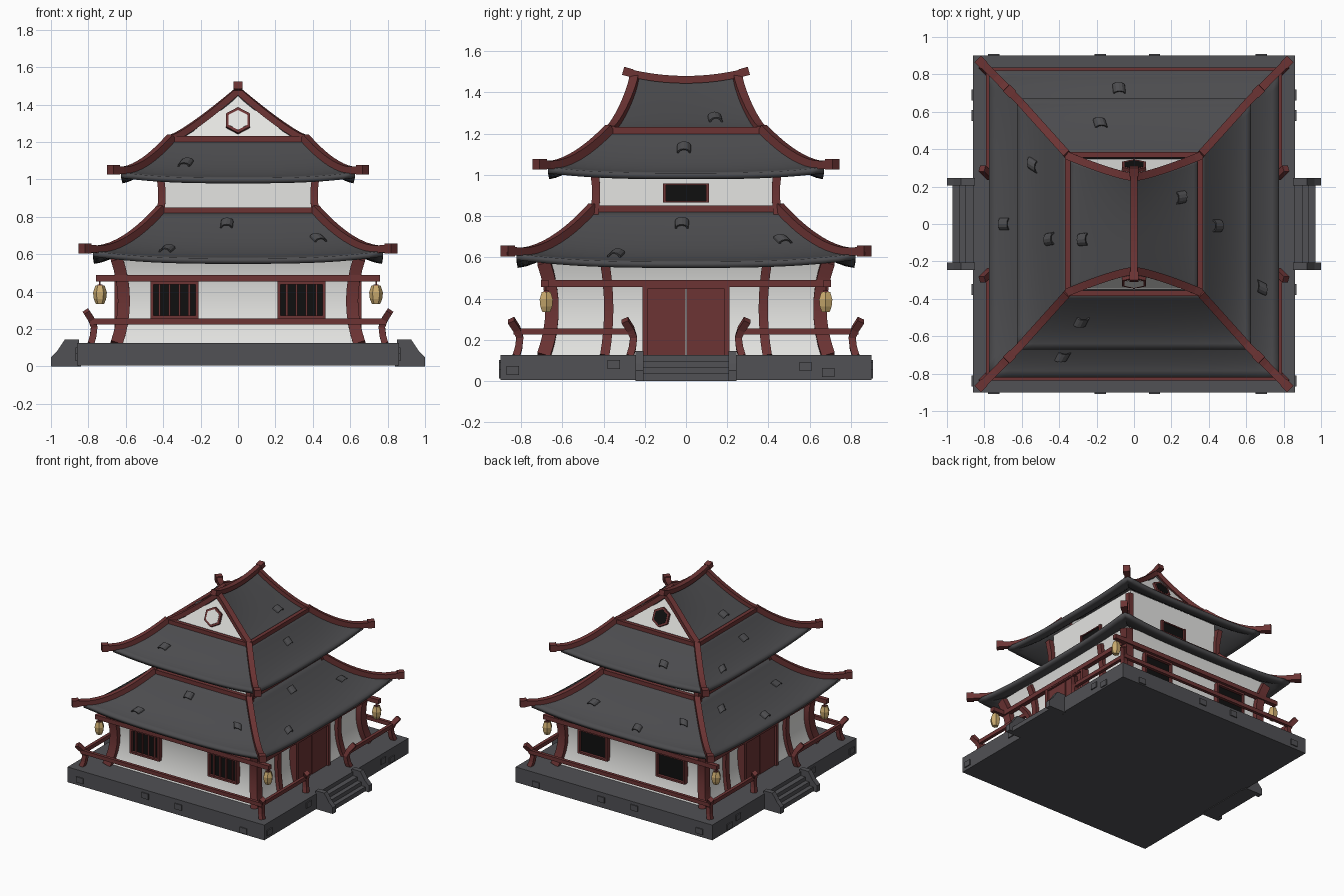
import bpy, bmesh, math
from mathutils import Vector as V, Matrix

if "Cube" in bpy.data.objects:
    bpy.data.objects.remove(bpy.data.objects["Cube"])

def material(name, r, g, b):
    m = bpy.data.materials.new(name)
    m.diffuse_color = (r, g, b, 1)
    m.use_nodes = True
    m.node_tree.nodes["Principled BSDF"].inputs["Base Color"].default_value = m.diffuse_color
    return m

STONE = material("stone grey", .082, .082, .09)
TILE = material("roof slate", .072, .072, .077)
WOOD = material("dark red wood", .15, .034, .034)
WHITE = material("white plaster", .78, .78, .76)
BLACK = material("window black", .005, .005, .005)
PAPER = material("lantern paper", .60, .41, .16)

def make(name, bm, mat, smooth=False, sheet=0):
    bmesh.ops.remove_doubles(bm, verts=bm.verts, dist=1e-5)
    bmesh.ops.recalc_face_normals(bm, faces=bm.faces)
    if sheet and sum(f.normal.z for f in bm.faces) < 0:
        bmesh.ops.reverse_faces(bm, faces=bm.faces)
    me = bpy.data.meshes.new(name)
    bm.to_mesh(me)
    bm.free()
    me.materials.append(mat)
    ob = bpy.data.objects.new(name, me)
    bpy.context.collection.objects.link(ob)
    if smooth:
        bpy.ops.object.select_all(action='DESELECT')
        ob.select_set(True)
        bpy.context.view_layer.objects.active = ob
        bpy.ops.object.shade_smooth_by_angle(angle=math.radians(30))
    if sheet:
        s = ob.modifiers.new("thickness", 'SOLIDIFY')
        s.thickness, s.offset = sheet, -1
    return ob

def box(bm, x0, x1, y0, y1, z0, z1):
    m = Matrix.Translation(((x0+x1)/2, (y0+y1)/2, (z0+z1)/2)) @ Matrix.Diagonal((abs(x1-x0), abs(y1-y0), z1-z0, 1))
    bmesh.ops.create_cube(bm, size=1, matrix=m)

def loft(bm, rings):
    rs = [[bm.verts.new(p) for p in r] for r in rings]
    n = len(rs[0])
    for a, b in zip(rs, rs[1:]):
        for i in range(n):
            bm.faces.new((a[i], a[(i+1) % n], b[(i+1) % n], b[i]))
    bm.faces.new(rs[0])
    bm.faces.new(rs[-1])

def sweep(bm, pts, w, h, up=(0, 0, 1)):
    pts, rings = [V(p) for p in pts], []
    for i, p in enumerate(pts):
        t = (pts[min(i+1, len(pts)-1)] - pts[max(i-1, 0)]).normalized()
        s = t.cross(V(up)).normalized()
        u = s.cross(t)
        rings.append([p + s*w/2*a + u*h/2*b for a, b in ((-1, -1), (1, -1), (1, 1), (-1, 1))])
    loft(bm, rings)

def grid(bm, fn, us, ts):
    vs = [[bm.verts.new(fn(u, t)) for u in us] for t in ts]
    for a, b in zip(vs, vs[1:]):
        for i in range(len(us)-1):
            bm.faces.new((a[i], a[i+1], b[i+1], b[i]))

SIGNS = [(sx, sy) for sx in (-1, 1) for sy in (-1, 1)]
US = [i/10 for i in range(-10, 11)]
TS = [i/10 for i in range(11)]

# stone platform, with slightly raised blocks
bm = bmesh.new()
box(bm, -.86, .86, -.9, .9, .005, .125)
for s in (-1, 1):
    for x, z in ((-.75, .05), (-.18, .08), (.11, .07), (.68, .035)):
        box(bm, x-.03, x+.03, s*.85, s*.908, z-.022, z+.022)
    for y, z in ((-.84, .05), (-.35, .08), (.58, .07), (.69, .04)):
        box(bm, s*.8, s*.868, y-.03, y+.03, z-.022, z+.022)
make("platform", bm, STONE)

# stairs on both sides
bm = bmesh.new()
for s in (-1, 1):
    for x, z in ((.97, .035), (.935, .065), (.90, .095)):
        box(bm, s*.84, s*x, -.21, .21, 0, z)
    for y in (-.245, .205):
        prof = [(.85, 0), (1, 0), (1, .05), (.965, .085), (.925, .145), (.85, .145)]
        loft(bm, [[(s*x, yy, z) for x, z in prof] for yy in (y, y+.04)])
make("stairs", bm, STONE)

# lower walls bow inwards
def bow(z):
    return .04*((z-.35)/.23)**2

def rect(x, y, z):
    return [(-x, -y, z), (x, -y, z), (x, y, z), (-x, y, z)]

bm = bmesh.new()
loft(bm, [rect(.598+bow(z), .645+bow(z), z) for z in [.12+.048*i for i in range(11)]])
make("lower_walls", bm, WHITE, True)
bm = bmesh.new()
loft(bm, [rect(.395, .43, .8), rect(.395, .43, 1.11)])
make("upper_walls", bm, WHITE)

# pillars
bm = bmesh.new()
ZS = [.12+.0575*i for i in range(9)]
for sx, sy in SIGNS:
    sweep(bm, [(sx*(.61+bow(z)), sy*(.65+bow(z)), z) for z in ZS], .065, .065, (0, 1, 0))
    sweep(bm, [(sx*(.60+bow(z)), sy*(.375+bow(z)*.5), z) for z in ZS], .045, .05, (1, 0, 0))
    sweep(bm, [(sx*(.408+b), sy*(.437+b), z) for z, b in ((.8, .008), (.88, 0), (.95, 0), (1.06, .012))], .04, .04, (0, 1, 0))
make("pillars", bm, WOOD, True)

# crossing beams below the eaves
bm = bmesh.new()
for s in (-1, 1):
    sweep(bm, [(-.76, s*.685, .472), (.76, s*.685, .472)], .035, .034)
    sweep(bm, [(s*.645, -.70, .472), (s*.645, .70, .472)], .035, .034)
make("wall_beams", bm, WOOD)

# railing with flared posts
bm = bmesh.new()
FLARE = [(.012, .12), (0, .16), (-.006, .21), (.008, .25), (.037, .295)]
for sx, sy in SIGNS:
    sweep(bm, [(sx*(.775+d), sy*(.812+d), z) for d, z in FLARE], .035, .035, (0, 1, 0))
    sweep(bm, [(sx*(.775+d), sy*(.26+d), z) for d, z in FLARE], .035, .035, (0, 1, 0))
    sweep(bm, [(sx*.78, sy*.26, .24), (sx*.78, sy*.83, .24)], .025, .03)
for s in (-1, 1):
    sweep(bm, [(-.79, s*.825, .24), (.79, s*.825, .24)], .025, .03)
make("railing", bm, WOOD)

# doors on both sides
bm = bmesh.new()
for s in (-1, 1):
    for y in (-.187, .003):
        box(bm, s*.58, s*.645, y, y+.184, .12, .45)
    for y in (-.21, .187):
        box(bm, s*.58, s*.66, y, y+.023, .12, .46)
    box(bm, s*.58, s*.66, -.21, .21, .445, .465)
make("doors", bm, WOOD)

# windows: black panes, red frames, bars only at the front
pane, frame = bmesh.new(), bmesh.new()
for s in (-1, 1):
    for cx in (-.34, .34):
        box(pane, cx-.125, cx+.125, s*.656, s*.664, .262, .448)
        for x in (cx-.128, cx+.113):
            box(frame, x, x+.015, s*.64, s*.685, .257, .453)
        for z in (.257, .438):
            box(frame, cx-.128, cx+.128, s*.64, s*.685, z, z+.015)
        if s < 0:
            for i in range(4):
                x = cx-.08+i*.0533
                box(frame, x-.006, x+.006, -.675, -.66, .26, .45)
    box(pane, s*.394, s*.402, -.1, .1, .872, .955)
    for y in (-.112, .097):
        box(frame, s*.39, s*.415, y, y+.015, .868, .958)
    for z in (.866, .95):
        box(frame, s*.39, s*.41, -.112, .112, z, z+.008)
box(pane, -.1, .1, .429, .437, .872, .955)
for x in (-.112, .097):
    box(frame, x, x+.015, .425, .45, .868, .958)
for z in (.866, .95):
    box(frame, -.112, .112, .425, .445, z, z+.008)
make("window_panes", pane, BLACK)
make("window_frames", frame, WOOD)

# hipped skirt roofs: inner x, y, outer x, y, top z, eave z, corner lift, curve, tip
LOWER = (.41, .45, .775, .822, .835, .578, .04, 1.6, .06)
UPPER = (.355, .37, .625, .67, 1.215, 1.008, .03, 1.5, .058)

def roof_point(P, side, u, t):
    hx, hy = P[0]+(P[2]-P[0])*t, P[1]+(P[3]-P[1])*t
    z = P[5] + (P[4]-P[5])*(1-t)**P[7] + P[6]*t*t*abs(u)**3
    return V([(u*hx, -hy, z), (hx, u*hy, z), (-u*hx, hy, z), (-hx, -u*hy, z)][side])

for name, P in (("lower", LOWER), ("upper", UPPER)):
    bm = bmesh.new()
    for side in range(4):
        grid(bm, lambda u, t: roof_point(P, side, u, t), US, TS)
    make(name+"_roof", bm, TILE, True, .03)
    bm = bmesh.new()
    for side in range(4):
        pts = [roof_point(P, side, 1, t) + V((0, 0, .01)) for t in TS]
        out = V((math.copysign(1, pts[0].x), math.copysign(1, pts[0].y), 0))
        tip = pts[-1] + out*P[8] + V((0, 0, .003))
        sweep(bm, pts + [tip], .042, .04)
        sweep(bm, [tip-out*.035, tip], .05, .052)
        a, b = (roof_point(P, side, u, 0) for u in (-1, 1))
        sweep(bm, [a, b], .03, .032)
    make(name+"_roof_ridges", bm, WOOD)

# gable roof
def gable(u, s):
    a = abs(s)
    z = 1.215 + .255*(1-a)**1.2 - .025*(1-u*u)*(1-a)
    return V((s*.355, u*(.25+.115*a**1.3), z))

bm = bmesh.new()
grid(bm, gable, US, US)
make("gable_roof", bm, TILE, True, .02)
bm = bmesh.new()
for sx, sy in SIGNS:
    sweep(bm, [gable(sy, sx*t)+V((0, 0, .005)) for t in TS], .042, .035)
sweep(bm, [(0, y*.305, 1.462+.04*y*y) for y in US], .04, .036)
for s in (-1, 1):
    sweep(bm, [(0, s*.26, 1.492), (0, s*.305, 1.505)], .046, .04)
make("gable_ridges", bm, WOOD)

# leaning gable walls with hexagon vents
walls = bmesh.new()
ring = bmesh.new()
for sy in (-1, 1):
    curve = [gable(1, s) for s in US]
    walls.faces.new([walls.verts.new((p.x*.98, sy*(.345-.11*(p.z-1.215)/.255), p.z-.008)) for p in curve])
    n = V((0, sy*.918, .396))
    m = Matrix.Translation((0, sy*.304, 1.312)) @ n.to_track_quat('Z', 'Y').to_matrix().to_4x4()
    bmesh.ops.create_cone(ring, segments=6, radius1=.075, radius2=.075, depth=.03, cap_ends=True, matrix=m)
    pl = bmesh.new()
    bmesh.ops.create_cone(pl, segments=6, radius1=.058, radius2=.058, depth=.008, cap_ends=True,
                          matrix=Matrix.Translation(n*.0125) @ m)
    make("front_vent" if sy < 0 else "back_vent", pl, WHITE if sy < 0 else BLACK)
make("gable_walls", walls, WHITE)
make("vent_frames", ring, WOOD)

# loose arched tiles scattered on the roofs
bm = bmesh.new()
def arch(p, d_side, d_down):
    a, d = d_side.normalized(), d_down.normalized()
    n = a.cross(d)
    n = n if n.z > 0 else -n
    angs = [math.pi*i/6 for i in range(7)]
    prof = [(r*math.cos(t), r*math.sin(t)*.9) for r, ts in ((.034, angs), (.025, angs[::-1])) for t in ts]
    loft(bm, [[p + a*x + n*(y-.002) + d*k for x, y in prof] for k in (-.026, .026)])

for P, side, lat, t in ((LOWER, 0, -.38, .69), (LOWER, 0, -.06, .2), (LOWER, 0, .43, .45),
                        (LOWER, 1, -.34, .74), (LOWER, 1, -.02, .2), (LOWER, 1, .47, .45),
                        (LOWER, 2, .08, .73), (LOWER, 2, -.36, .5), (LOWER, 2, .4, .4),
                        (LOWER, 3, 0, .77), (LOWER, 3, .33, .4), (LOWER, 3, -.3, .3),
                        (UPPER, 0, -.28, .5), (UPPER, 1, -.01, .32), (UPPER, 2, .18, .55),
                        (UPPER, 3, -.315, .68), (UPPER, 3, .08, .34)):
    i = side % 2
    u = lat/(P[i]+(P[i+2]-P[i])*t)
    f = lambda du, dt: roof_point(P, side, u+du, t+dt)
    arch(f(0, 0), f(.01, 0)-f(-.01, 0), f(0, .02)-f(0, -.02))
for u, s in ((-.25, -.76), (.44, .70)):
    k = math.copysign(.02, s)
    arch(gable(u, s), gable(u+.01, s)-gable(u-.01, s), gable(u, s+k)-gable(u, s-k))
make("loose_tiles", bm, TILE)

# hanging lanterns
paper, caps = bmesh.new(), bmesh.new()
for sx, sy in SIGNS:
    x, y = sx*.738, sy*.678
    loft(paper, [[(x+r*math.cos(i*math.pi/3), y+r*math.sin(i*math.pi/3), z) for i in range(6)]
                 for r, z in ((.022, .335), (.033, .36), (.037, .395), (.025, .432))])
    box(caps, x-.014, x+.014, y-.014, y+.014, .43, .438)
    box(caps, x-.004, x+.004, y-.004, y+.004, .435, .46)
make("lanterns", paper, PAPER)
make("lantern_hangers", caps, WOOD)
